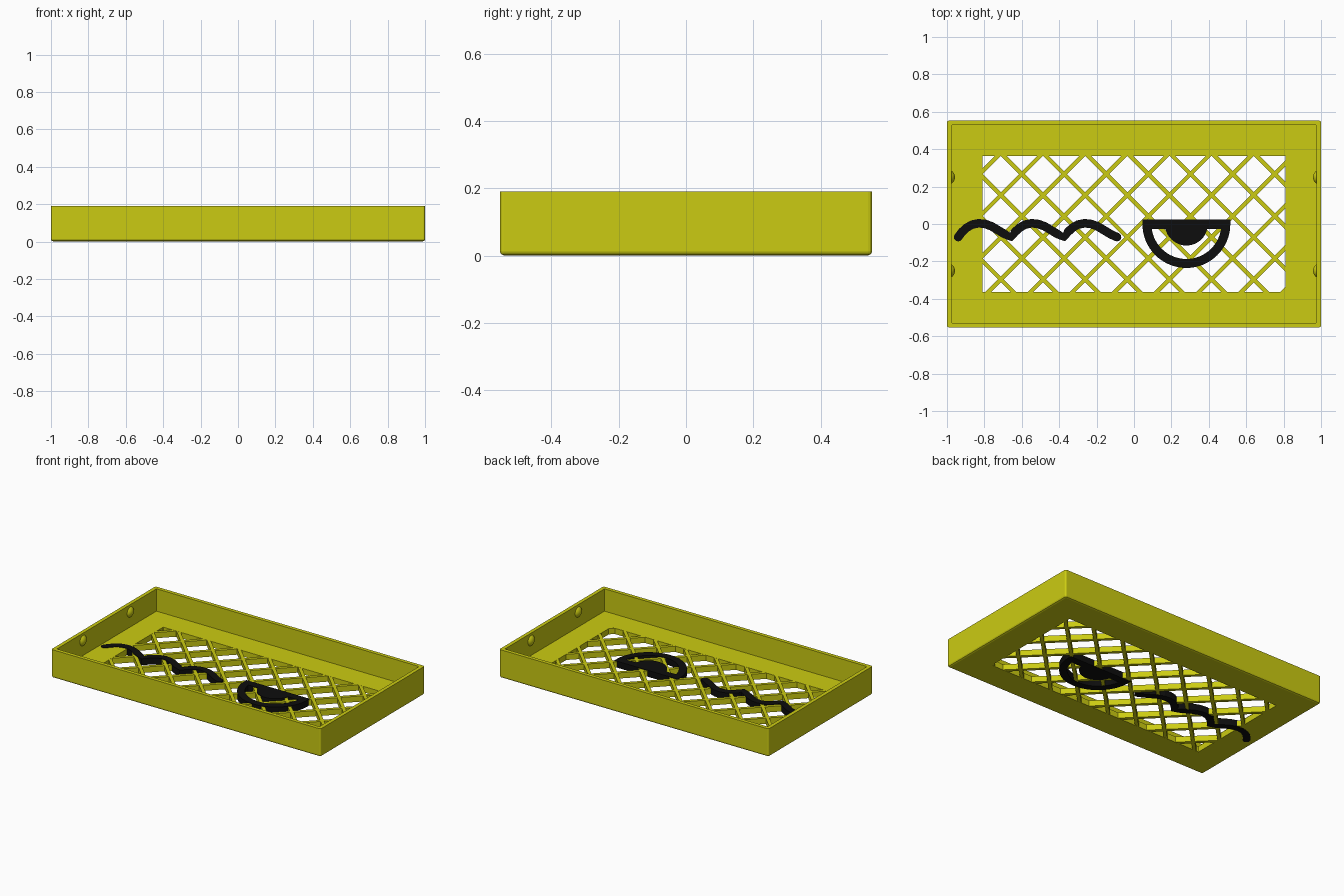
import bpy, bmesh
from math import sin, cos, pi
from mathutils import Matrix, Vector

if "Cube" in bpy.data.objects:
    bpy.data.objects.remove(bpy.data.objects["Cube"])

HX, HY, HEIGHT = 1.0, 0.553, 0.19     # outer half sizes and height
WALL, FLOOR, BORDER = 0.025, 0.04, 0.19


def material(name, color):
    m = bpy.data.materials.new(name)
    m.use_nodes = True
    m.diffuse_color = color
    m.node_tree.nodes["Principled BSDF"].inputs["Base Color"].default_value = color
    return m


olive = material("olive_yellow", (0.60, 0.60, 0.006, 1))
black = material("black", (0.004, 0.004, 0.004, 1))


def finish(name, bm, mat):
    bmesh.ops.recalc_face_normals(bm, faces=bm.faces)
    me = bpy.data.meshes.new(name)
    bm.to_mesh(me)
    bm.free()
    me.materials.append(mat)
    ob = bpy.data.objects.new(name, me)
    bpy.context.collection.objects.link(ob)
    return ob


def prism(bm, outline, z0, z1):
    """Extrude a flat outline between two heights."""
    face = bm.faces.new([bm.verts.new((x, y, z0)) for x, y in outline])
    top = bmesh.ops.extrude_face_region(bm, geom=[face])["geom"]
    verts = [v for v in top if isinstance(v, bmesh.types.BMVert)]
    bmesh.ops.translate(bm, verts=verts, vec=(0, 0, z1 - z0))


def strip(bm, left, right, z0, z1):
    """Solid band between two matching rows of points."""
    rows = [[bm.verts.new((p[0], p[1], z)) for p in side]
            for side, z in ((left, z0), (right, z0), (right, z1), (left, z1))]
    for a, b in zip(rows, rows[1:] + rows[:1]):
        for i in range(len(left) - 1):
            bm.faces.new((a[i], a[i + 1], b[i + 1], b[i]))
    for end in (0, -1):
        bm.faces.new([r[end] for r in rows])


def arc(cx, cy, r, a0, a1, n):
    return [(cx + r * cos(a0 + (a1 - a0) * i / n),
             cy + r * sin(a0 + (a1 - a0) * i / n)) for i in range(n + 1)]


# Tray: one cross-section (inset, height) swept round a rounded rectangle
def ring(inset):
    r = max(0.012 - inset, 0.002)
    x, y = HX - inset - r, HY - inset - r
    corners = ((x, y), (-x, y), (-x, -y), (x, -y))
    return [p for k, (cx, cy) in enumerate(corners)
            for p in arc(cx, cy, r, k * pi / 2, (k + 1) * pi / 2, 3)]


BASE = 0.001
section = [(BORDER, BASE), (0.012, BASE), (0.0035, 0.0045), (0, 0.013), (0, HEIGHT),
           (WALL, HEIGHT), (WALL, FLOOR), (BORDER, FLOOR)]
bm = bmesh.new()
loops = [[bm.verts.new((x, y, z)) for x, y in ring(d)] for d, z in section]
for a, b in zip(loops, loops[1:] + loops[:1]):
    for i in range(len(a)):
        j = (i + 1) % len(a)
        bm.faces.new((a[i], a[j], b[j], b[i]))
finish("tray", bm, olive)

# Lattice: diagonal bars clipped to the opening, ends sunk into the border
bm = bmesh.new()
ox, oy = HX - BORDER + 0.012, HY - BORDER + 0.012
PITCH, HALF = 0.2253, 0.011
for slope in (1, -1):
    start = 0.267 - slope * -0.599
    for k in range(-12, 13):
        c = start + k * PITCH
        ends = sorted(((-oy - c) / slope, (oy - c) / slope))
        x0, x1 = max(-ox, ends[0]), min(ox, ends[1])
        if x1 - x0 < 0.03:
            continue
        p, q = Vector((x0, slope * x0 + c)), Vector((x1, slope * x1 + c))
        n = Vector((-slope, 1)).normalized() * HALF
        prism(bm, [p + n, p - n, q - n, q + n], BASE + 0.0005, FLOOR - 0.0005)
finish("lattice", bm, olive)

# Snap bumps on the inside of both short walls
bm = bmesh.new()
for sx in (-1, 1):
    for sy in (-1, 1):
        place = Matrix.Translation((sx * (HX - WALL + 0.024), sy * 0.25, 0.14))
        bmesh.ops.create_uvsphere(bm, u_segments=24, v_segments=16, radius=0.042,
                                  matrix=place)
# keep only the caps showing inside the walls
outside = [v for v in bm.verts if abs(v.co.x) > HX - 0.004]
bmesh.ops.delete(bm, geom=outside, context="VERTS")
bumps = finish("snap_bumps", bm, olive)
bumps.data.shade_smooth()

# Wavy line: three humps drawn as a band with round ends
TOP = FLOOR + 0.003
hump = [(0, -0.07), (0.02, -0.043), (0.045, -0.02), (0.075, -0.003), (0.11, 0.004),
        (0.145, 0), (0.18, -0.013), (0.215, -0.034), (0.25, -0.055)]
path = [Vector((-0.94 + 0.283 * k + x, y)) for k in range(3) for x, y in hump]
path.append(Vector((-0.091, -0.07)))
left, right = [], []
for i, p in enumerate(path):
    t = (path[min(i + 1, len(path) - 1)] - path[max(i - 1, 0)]).normalized()
    n = Vector((-t.y, t.x)) * 0.023
    left.append(p + n)
    right.append(p - n)
bm = bmesh.new()
strip(bm, left, right, 0, TOP)
for p in (path[0], path[-1]):
    prism(bm, arc(p.x, p.y, 0.023, 0, 2 * pi, 16)[:-1], 0, TOP)
finish("wavy_line", bm, black)

# Half-closed eye: lower ring, straight lid and iris
EX, EY = 0.28, 0.0
bm = bmesh.new()
strip(bm, arc(EX, EY, 0.235, pi, 2 * pi, 32), arc(EX, EY, 0.187, pi, 2 * pi, 32), 0, TOP)
finish("eye_ring", bm, black)
bm = bmesh.new()
prism(bm, [(EX - 0.235, 0.024), (EX - 0.235, 0), (EX - 0.2, -0.028),
           (EX + 0.2, -0.028), (EX + 0.235, 0), (EX + 0.235, 0.024)], 0, TOP)
finish("eye_lid", bm, black)
bm = bmesh.new()
prism(bm, arc(EX, EY, 0.115, pi, 2 * pi, 24), 0, TOP)
finish("eye_iris", bm, black)
